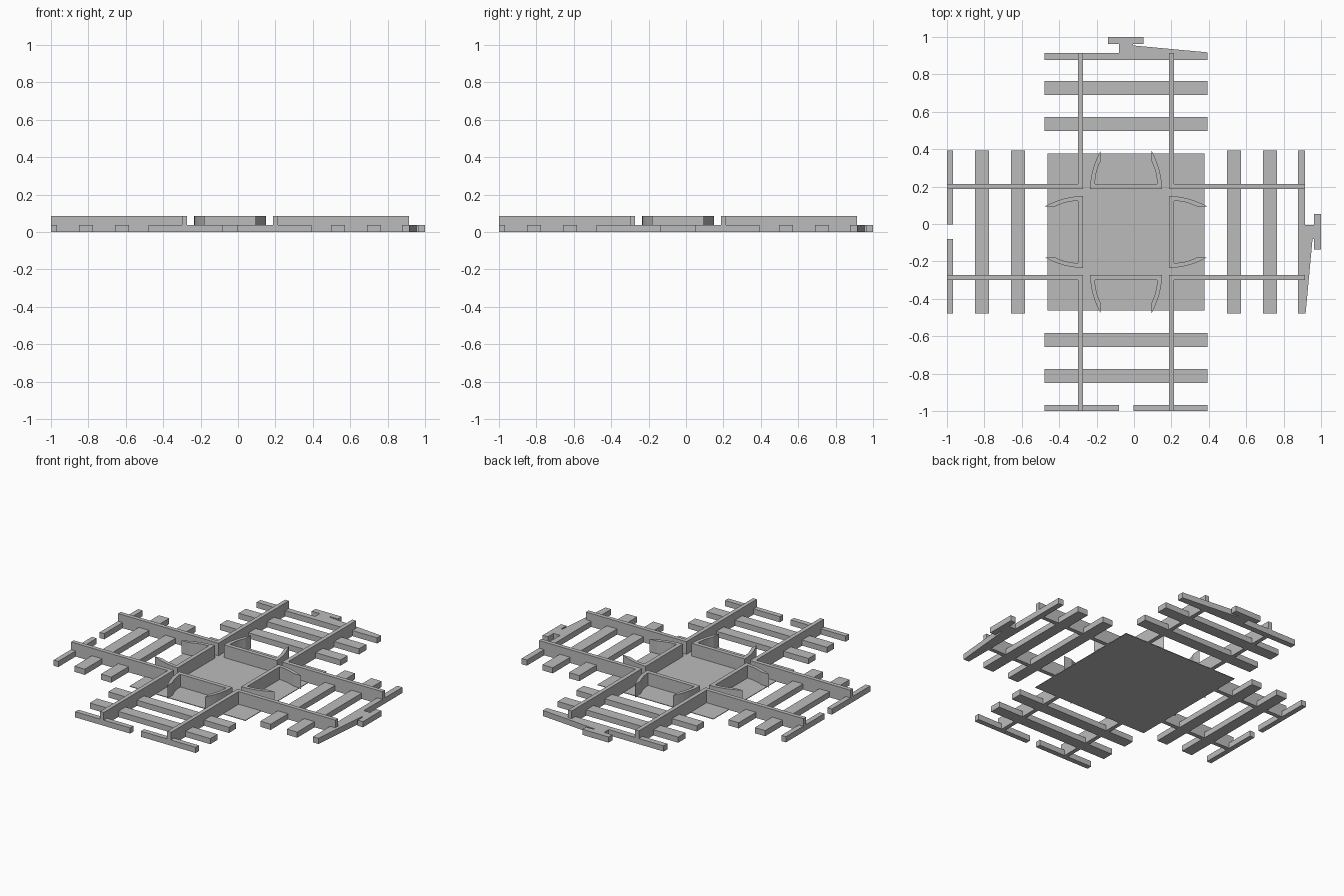
import bpy
import bmesh
from mathutils import Matrix, Vector

cube = bpy.data.objects.get("Cube")
if cube:
    bpy.data.objects.remove(cube, do_unlink=True)

GREY = (0.5, 0.5, 0.5, 1.0)
mat = bpy.data.materials.new("plain_grey")
mat.use_nodes = True
mat.diffuse_color = GREY
mat.node_tree.nodes["Principled BSDF"].inputs["Base Color"].default_value = GREY

CENTRE = Vector((-0.0425, -0.0425, 0))
TIE_TOP, RAIL_TOP, PLATE_TOP = 0.037, 0.087, 0.004
HALF_TIE, END = 0.4365, 0.9575
IN, OUT = 0.23, 0.257          # inner and outer faces of the rails
SIDES = ("back", "left", "front", "right")


def prism(name, outlines, height, turns=0):
    """Extrude flat outlines from the ground, turned clockwise in quarters."""
    turn = Matrix.Rotation(-turns * 1.5707963, 3, "Z")
    bm = bmesh.new()
    for outline in outlines:
        low = [bm.verts.new(CENTRE + turn @ Vector((x, y, 0))) for x, y in outline]
        face = bm.faces.new(low)
        top = bmesh.ops.extrude_face_region(bm, geom=[face])["geom"]
        moved = [g for g in top if isinstance(g, bmesh.types.BMVert)]
        bmesh.ops.translate(bm, verts=moved, vec=(0, 0, height))
    bmesh.ops.recalc_face_normals(bm, faces=bm.faces)
    mesh = bpy.data.meshes.new(name)
    bm.to_mesh(mesh)
    bm.free()
    mesh.materials.append(mat)
    obj = bpy.data.objects.new(name, mesh)
    bpy.context.collection.objects.link(obj)
    return obj


def rect(x0, x1, y0, y1):
    return [(x0, y0), (x1, y0), (x1, y1), (x0, y1)]


def bend(x0, x1, y0, y1, steps=6):
    """Curve that starts straight and flares sideways."""
    return [(x0 + (x1 - x0) * (i / steps) ** 2, y0 + (y1 - y0) * i / steps)
            for i in range(steps + 1)]


# Thin base plate under the crossing
prism("base_plate", [rect(-0.42, 0.42, -0.42, 0.42)], PLATE_TOP)

# Inner guard rail with two flared wings, half outline then mirrored
half = bend(0.192, 0.137, IN, 0.433) + bend(0.166, 0.137, OUT, 0.377)[::-1]
guard = half + [(-x, y) for x, y in reversed(half)]

# Corner running rail, bent at a right angle
corner = [(IN, IN), (END, IN), (END, OUT), (OUT, OUT), (OUT, END), (IN, END)]

# Coupling hook: head, stem and tapered brace
hook = [rect(-0.097, 0.093, 1.0045, 1.0425),
        rect(-0.038, 0.038, 0.95, 1.0045),
        [(0.038, 0.95), (HALF_TIE, 0.95), (HALF_TIE, 0.96), (0.038, 0.997)]]

for k, side in enumerate(SIDES):
    prism(side + "_corner_rail", [corner], RAIL_TOP, k)
    prism(side + "_guard_rail", [guard], RAIL_TOP, k)
    for n, y in enumerate((0.54, 0.732)):
        prism(f"{side}_sleeper_{n + 1}",
              [rect(-HALF_TIE, HALF_TIE, y, y + 0.075)], TIE_TOP, k)
    if k < 2:
        prism(side + "_end_sleeper", [rect(-HALF_TIE, HALF_TIE, 0.92, END)], TIE_TOP, k)
        prism(side + "_coupling_hook", hook, TIE_TOP, k)
    else:
        # End sleeper split by a slot that receives a hook
        prism(side + "_end_sleeper", [rect(-HALF_TIE, -0.039, 0.924, END),
                                      rect(0.039, HALF_TIE, 0.924, END)], TIE_TOP, k)
